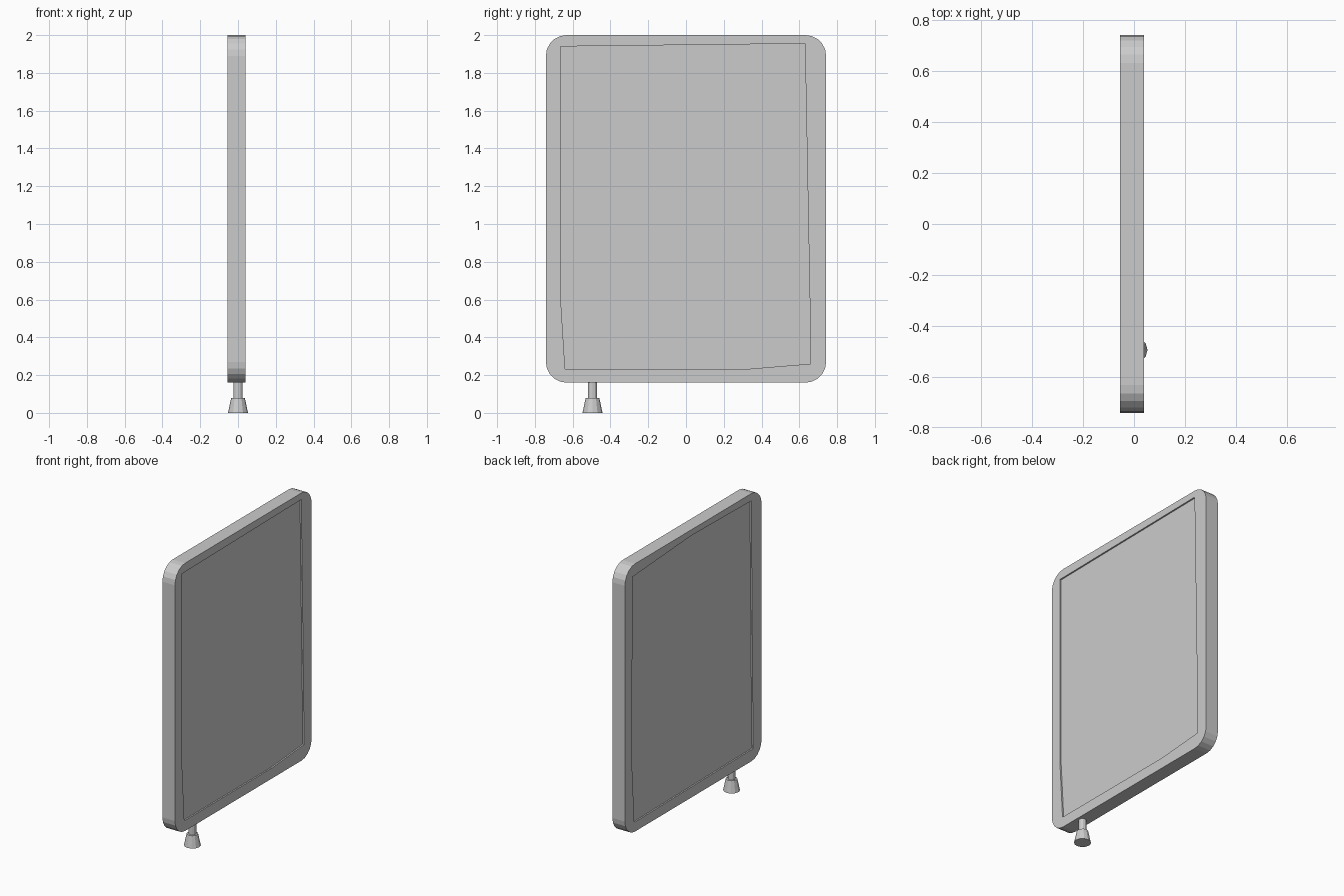
import bpy, bmesh
from math import pi, cos, sin

if "Cube" in bpy.data.objects:
    bpy.data.objects.remove(bpy.data.objects["Cube"])

X_BACK, X_FRONT = -0.055, 0.04   # slab faces
DEPTH = 0.01                     # recess of the panels


def add_object(name, bm):
    bmesh.ops.recalc_face_normals(bm, faces=bm.faces[:])
    me = bpy.data.meshes.new(name)
    bm.to_mesh(me)
    bm.free()
    ob = bpy.data.objects.new(name, me)
    bpy.context.collection.objects.link(ob)
    return ob


def prism(name, outline, x0, x1):
    """Extrude a (y, z) outline along x."""
    bm = bmesh.new()
    face = bm.faces.new([bm.verts.new((x0, y, z)) for y, z in outline])
    ext = bmesh.ops.extrude_face_region(bm, geom=[face])
    for v in ext["geom"]:
        if isinstance(v, bmesh.types.BMVert):
            v.co.x = x1
    return add_object(name, bm)


def rounded_rect(y, z0, z1, r, steps):
    pts = []
    corners = [(y - r, z1 - r), (-y + r, z1 - r), (-y + r, z0 + r), (y - r, z0 + r)]
    for q, (cy, cz) in enumerate(corners):
        for i in range(steps + 1):
            a = (q + i / steps) * pi / 2
            pts.append((cy + r * cos(a), cz + r * sin(a)))
    return pts


# Rounded frame slab
frame = prism("board_frame", rounded_rect(0.742, 0.16, 2.0, 0.11, 5), X_BACK, X_FRONT)

# Shallow, slightly irregular panel recess on each broad side
front_panel = [(-0.665, 1.94), (0.63, 1.955), (0.655, 0.62), (0.66, 0.26),
               (0.32, 0.232), (-0.64, 0.232), (-0.665, 0.63)]
back_panel = [(0.66, 1.92), (0.02, 1.96), (-0.63, 1.95),
              (-0.65, 0.24), (0.64, 0.225), (0.665, 0.63)]
for name, outline, x0, x1 in (
        ("front_recess_cutter", front_panel, X_FRONT - DEPTH, X_FRONT + 0.05),
        ("back_recess_cutter", back_panel, X_BACK - 0.05, X_BACK + DEPTH)):
    cutter = prism(name, outline, x0, x1)
    cutter.hide_render = True
    cutter.display_type = 'WIRE'
    mod = frame.modifiers.new(name, 'BOOLEAN')
    mod.operation = 'DIFFERENCE'
    mod.solver = 'EXACT'
    mod.object = cutter

# Single foot: thin stem on a flared base
def cone(name, r_bottom, r_top, z0, z1):
    bpy.ops.mesh.primitive_cone_add(vertices=12, radius1=r_bottom, radius2=r_top,
                                    depth=z1 - z0, location=(0, -0.495, (z0 + z1) / 2),
                                    rotation=(0, 0, pi / 2))
    bpy.context.object.name = name


cone("foot_base", 0.053, 0.036, 0.0, 0.08)
cone("foot_stem", 0.024, 0.024, 0.075, 0.165)
